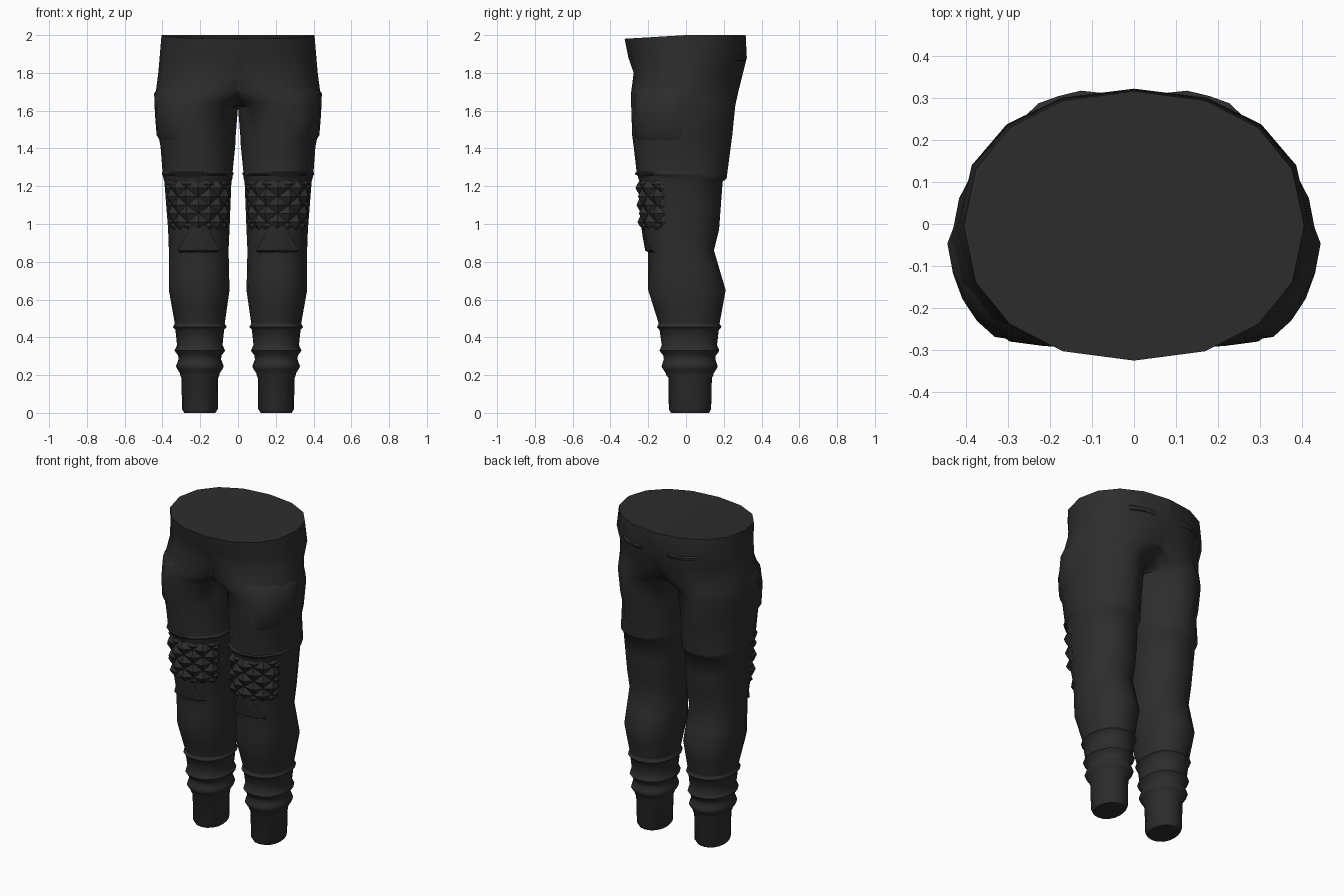
import bpy, bmesh, math

if "Cube" in bpy.data.objects:
    bpy.data.objects.remove(bpy.data.objects["Cube"])

cloth = bpy.data.materials.new("charcoal cloth")
cloth.diffuse_color = (0.026, 0.026, 0.026, 1)
cloth.use_nodes = True
cloth.node_tree.nodes["Principled BSDF"].inputs["Base Color"].default_value = cloth.diffuse_color

# Leg outline: z, inner x, outer x, front y, back y (inner x < 0 merges the legs)
PROFILE = [
    (2.00, -.405, .405, -.325, .316),
    (1.88, -.415, .415, -.305, .322),
    (1.80, -.33, .422, -.277, .302),
    (1.70, -.18, .435, -.290, .277),
    (1.65, -.06, .436, -.292, .266),
    (1.62, .000, .434, -.290, .260),
    (1.47, .012, .422, -.285, .245),
    (1.41, .015, .410, -.277, .237),
    (1.28, .028, .400, -.262, .220),
    (1.24, .030, .395, -.252, .215),
    (1.225, .035, .390, -.245, .194),
    (0.97, .045, .370, -.230, .175),
    (0.86, .050, .366, -.200, .148),
    (0.65, .045, .366, -.200, .210),
    (0.475, .070, .335, -.145, .178),
    (0.20, .098, .306, -.105, .145),
    (0.185, .105, .300, -.093, .137),
    (0.02, .107, .296, -.091, .133),
    (0.00, .120, .285, -.080, .122),
]
SIDES = 16


def section(z):
    for a, b in zip(PROFILE, PROFILE[1:]):
        if b[0] <= z <= a[0]:
            t = (a[0] - z) / (a[0] - b[0])
            return [p + (q - p) * t for p, q in zip(a[1:], b[1:])]
    return PROFILE[-1][1:]


def point(deg, z, off=0.0):
    """Point on the leg surface; -90 is front, 0 is the outer side."""
    x0, x1, y0, y1 = section(z)
    c, s = math.cos(math.radians(deg)), math.sin(math.radians(deg))
    # hips are more angular than the waist and lower legs
    hip = max(0, min(1, (1.88 - z) / .1, (z - 1.25) / .15))
    e = 2 / (2.2 - .3 * hip)
    x = (x0 + x1) / 2 + math.copysign(abs(c) ** e, c) * ((x1 - x0) / 2 + off)
    y = (y0 + y1) / 2 + math.copysign(abs(s) ** e, s) * ((y1 - y0) / 2 + off)
    y -= .03 * hip * max(0, c)         # widest part of the hip sits forward
    if z > 1.99:                       # waist dips a little at the front
        z -= 0.06 * max(0, -y)
    return (x, y, z)


def finish(name, bm, angle=40):
    bmesh.ops.recalc_face_normals(bm, faces=bm.faces)
    me = bpy.data.meshes.new(name)
    bm.to_mesh(me)
    bm.free()
    me.materials.append(cloth)
    ob = bpy.data.objects.new(name, me)
    bpy.context.collection.objects.link(ob)
    m = ob.modifiers.new("mirror", 'MIRROR')
    m.use_clip = True
    m.merge_threshold = 0.0005
    bpy.ops.object.select_all(action='DESELECT')
    ob.select_set(True)
    bpy.context.view_layer.objects.active = ob
    bpy.ops.object.shade_smooth_by_angle(angle=math.radians(angle))
    return ob


def skin(bm, rows, closed, diamonds=False):
    grid = [[bm.verts.new(p) for p in r] for r in rows]
    n = len(rows[0])
    for j, (r, q) in enumerate(zip(grid, grid[1:])):
        for i in range(n if closed else n - 1):
            a, b, c, d = r[i], r[(i + 1) % n], q[(i + 1) % n], q[i]
            if not diamonds:
                bm.faces.new((a, b, c, d))
            elif (i - j) % 4 == 0:     # seams run along the diagonals
                bm.faces.new((a, b, c))
                bm.faces.new((a, c, d))
            else:
                bm.faces.new((a, b, d))
                bm.faces.new((b, c, d))
    return grid


def panel(name, a0, a1, na, zs, height, angle=40, diamonds=False):
    """Raised patch on the leg; its border sinks below the cloth."""
    bm = bmesh.new()
    rows = []
    for j, z in enumerate(zs):
        row = []
        for i in range(na + 1):
            edge = i in (0, na) or j in (0, len(zs) - 1)
            row.append(point(a0 + (a1 - a0) * i / na, z,
                             -0.008 if edge else height(i, j)))
        rows.append(row)
    skin(bm, rows, False, diamonds)
    return finish(name, bm, angle)


# Trouser body, with gathered folds at the ankle and a front strap above the knee
rings = {p[0]: 0.0 for p in PROFILE}
for z, size, half in ((.455, .012, .007), (.33, .016, .012), (.245, .018, .016)):
    rings.update({z + half * 2.4: 0, z + half: size * .6, z: size,
                  z - half: size * .6, z - half * 2.2: 0})
rings.update({1.276: .001, 1.27: .011, 1.262: .011, 1.256: 0, 1.10: 0, .76: 0, .56: 0})


def ring_point(i, z):
    deg = 360 * i / SIDES - 90
    fade = max(0, min(1, .4 - 1.2 * math.sin(math.radians(deg)))) if z > 1 else 1
    return point(deg, z, rings[z] * fade)


bm = bmesh.new()
grid = skin(bm, [[ring_point(i, z) for i in range(SIDES)]
                 for z in sorted(rings, reverse=True)], True)
bm.faces.new(grid[0])
bm.faces.new(grid[-1])
bmesh.ops.recalc_face_normals(bm, faces=bm.faces)
bmesh.ops.bisect_plane(bm, geom=bm.verts[:] + bm.edges[:] + bm.faces[:],
                       plane_co=(0, 0, 0), plane_no=(1, 0, 0), clear_inner=True)
finish("trousers", bm, 50)


# Quilted knee pad: rows of raised diamonds
def diamond(i, j):
    tri = [1 - abs(k % 4 - 2) / 2 for k in (i + j, i - j)]
    return .001 + .024 * min(tri)


panel("quilted_knee", -162, -18, 16, [1.235 - .0225 * j for j in range(13)],
      diamond, 12, True)

# Flared flap under the knee
bm = bmesh.new()
skin(bm, [[point(-90 + w * k, z, off) for k in (-1, -.5, 0, .5, 1)]
          for z, w, off in ((.99, 12, .006), (.93, 24, .010), (.86, 38, .016), (.845, 38, -.01))], False)
finish("knee_flap", bm)

# Cargo pocket on the outer front of the thigh
panel("thigh_pocket", -72, 12, 6, [1.72, 1.69, 1.58, 1.47, 1.43], lambda i, j: .009)

# Thin back pocket flap
panel("back_pocket_flap", 52, 82, 4, [1.895, 1.885, 1.868, 1.86], lambda i, j: .006)
